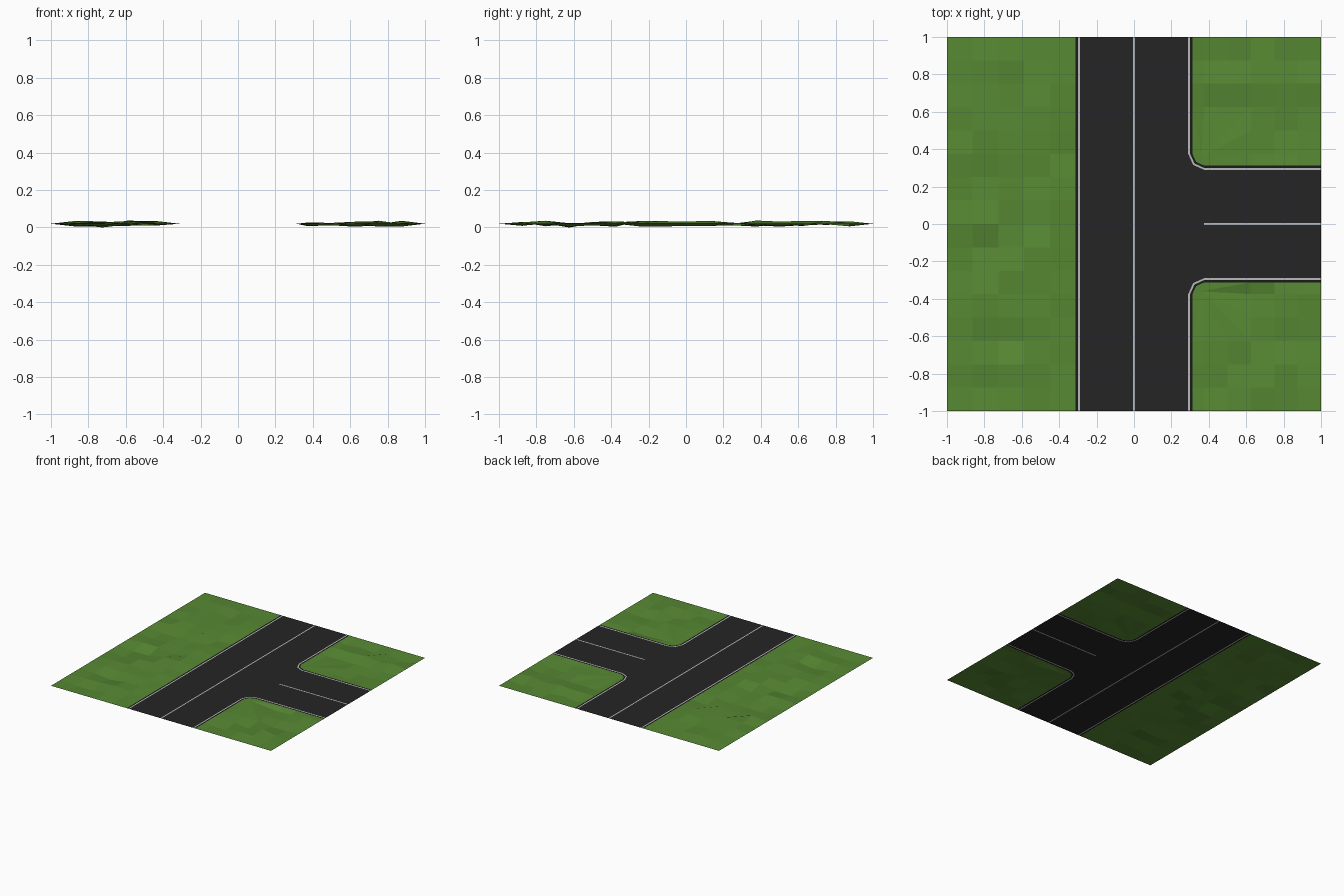
import bpy, bmesh, random

if "Cube" in bpy.data.objects:
    bpy.data.objects.remove(bpy.data.objects["Cube"])

Z = 0.02                      # road level
A = 0.29                      # asphalt half width
LINE, EDGE = 0.01, 0.022      # outer offsets of painted line and dark kerb
G = A + EDGE                  # start of the grass


def material(name, col):
    m = bpy.data.materials.new(name)
    m.diffuse_color = (*col, 1)
    m.use_nodes = True
    m.node_tree.nodes["Principled BSDF"].inputs["Base Color"].default_value = m.diffuse_color
    return m


ASPHALT = material("asphalt", (0.018, 0.018, 0.018))
PAINT = material("paint", (0.50, 0.50, 0.52))
KERB = material("kerb", (0.010, 0.010, 0.010))
GRASS = material("grass", (0.095, 0.25, 0.033))


def sheet(name, polys, mat):
    """Single-sided sheet from a list of polygons, all facing up."""
    bm = bmesh.new()
    for p in polys:
        pts = [(q[0], q[1], q[2] if len(q) > 2 else Z) for q in p]
        bm.faces.new([bm.verts.new(q) for q in pts])
    bmesh.ops.remove_doubles(bm, verts=bm.verts, dist=1e-5)
    bm.normal_update()
    for f in bm.faces:
        if f.normal.z < 0:
            f.normal_flip()
    me = bpy.data.meshes.new(name)
    bm.to_mesh(me)
    bm.free()
    me.materials.append(mat)
    ob = bpy.data.objects.new(name, me)
    bpy.context.collection.objects.link(ob)
    return ob


def rect(x0, x1, y0=-1, y1=1):
    return [(x0, y0), (x1, y0), (x1, y1), (x0, y1)]


def corner(d):
    """Rounded junction corner, offset outward by d."""
    a, c = A + d, 0.316 + 0.75 * d
    return [(a, 1), (a, 0.375), (c, c), (0.375, a), (1, a)]


def strip(d0, d1):
    p, q = corner(d0), corner(d1)
    return [[p[i], p[i + 1], q[i + 1], q[i]] for i in range(4)]


def mirror_y(polys):
    return polys + [[(x, -y) for x, y in p] for p in polys]


# Road surface: left lane, then right lane with the side road
half = corner(0) + [(1, 0.005), (0.375, 0.005), (0.375, 0), (0.005, 0), (0.005, 1)]
sheet("road_surface", [rect(-A, -0.005)] + mirror_y([half]), ASPHALT)

# Painted lines
sheet("centre_line", [rect(-0.005, 0.005)], PAINT)
sheet("side_road_line", [rect(0.375, 1, -0.005, 0.005)], PAINT)
sheet("edge_lines", [rect(-A - LINE, -A)] + mirror_y(strip(0, LINE)), PAINT)

# Dark kerb strips
sheet("kerbs", [rect(-G, -A - LINE)] + mirror_y(strip(LINE, EDGE)), KERB)


def bumps(xs, ys, seed):
    """Uneven heights on a grid, level along its border."""
    rnd = random.Random(seed)
    h = {}
    for i, x in enumerate(xs):
        for j, y in enumerate(ys):
            inside = 0 < i < len(xs) - 1 and 0 < j < len(ys) - 1
            h[x, y] = Z + (rnd.uniform(-0.016, 0.016) if inside else 0)
    return h


def cells(xs, ys, h, sy=1, skip=0):
    out = []
    for x0, x1 in zip(xs, xs[1:]):
        for y0, y1 in zip(ys, ys[1:]):
            if x1 > skip or y1 > skip:
                out.append([(x, y * sy, h[x, y]) for x, y in
                            ((x0, y0), (x1, y0), (x1, y1), (x0, y1))])
    return out


# Long grass verge on the left
xs = [-1 + i * (1 - G) / 5 for i in range(6)]
ys = [-1 + 0.125 * j for j in range(17)]
h = bumps(xs, ys, 3)
h[xs[2], ys[3]] = 0.0
h[xs[3], ys[11]] = 0.037
sheet("grass_left", cells(xs, ys, h, skip=-2), GRASS)

# Corner grass plots: grid with a fan radiating from the rounded corner
gs = [G, 0.375, 0.5, 0.625, 0.75, 0.875, 1]
for name, sy, seed in (("grass_back_right", 1, 8), ("grass_front_right", -1, 21)):
    h = bumps(gs, gs, seed)
    polys = cells(gs, gs, h, sy, skip=0.63)
    c = corner(EDGE)[2]
    h[c] = Z
    loop = [c, (G, 0.375), (G, 0.5), (G, 0.625), (0.375, 0.625), (0.5, 0.625),
            (0.625, 0.625), (0.625, 0.5), (0.625, 0.375), (0.625, G), (0.5, G),
            (0.375, G)]
    apex = (0.36, 0.36 * sy, Z)
    for p, q in zip(loop, loop[1:] + loop[:1]):
        polys.append([apex, (p[0], p[1] * sy, h[p]), (q[0], q[1] * sy, h[q])])
    sheet(name, polys, GRASS)
